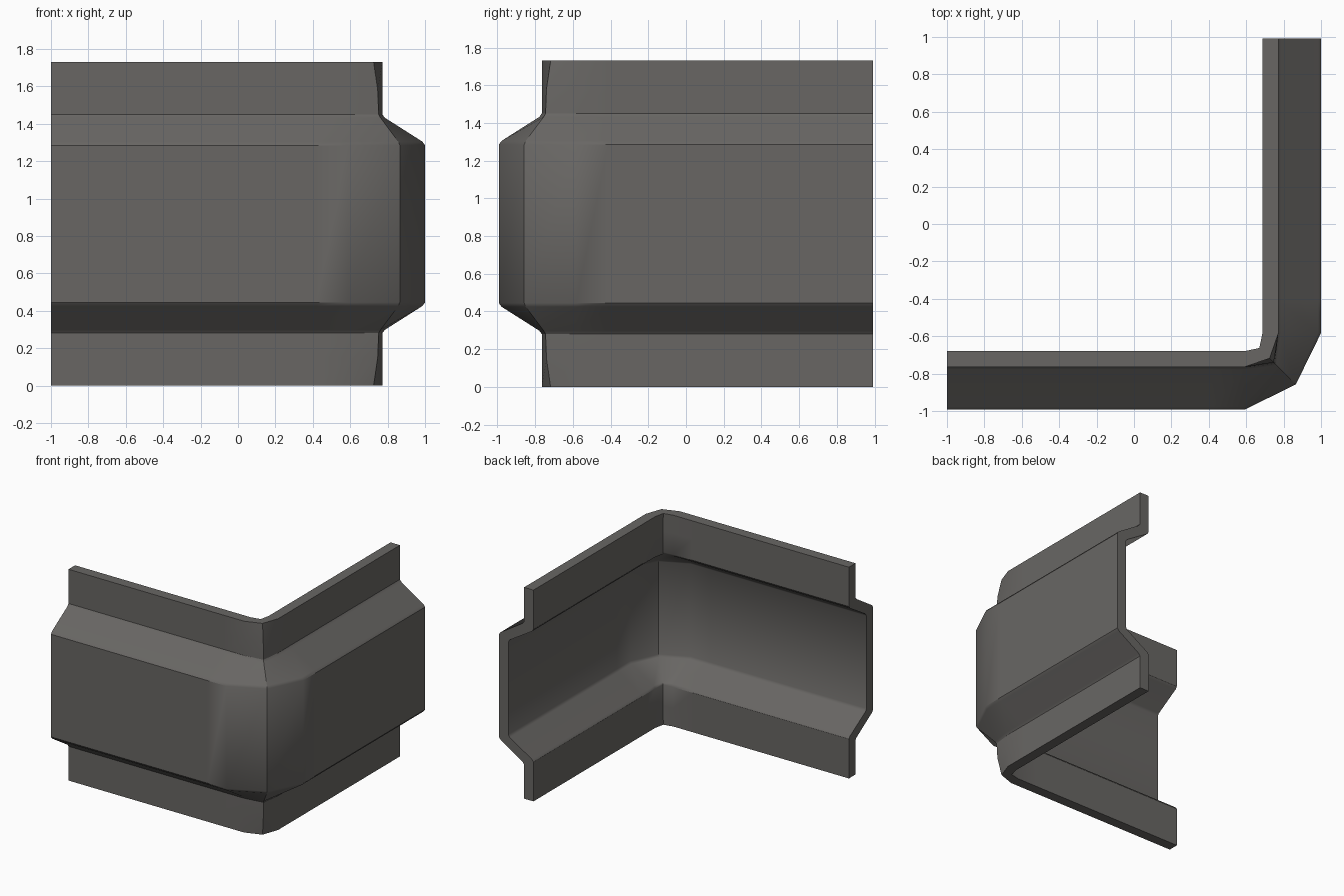
import bpy, bmesh

if "Cube" in bpy.data.objects:
    bpy.data.objects.remove(bpy.data.objects["Cube"])

HEIGHT = 1.73
Y_SHIFT = 0.007   # centres the footprint on y = 0
BEND = 0.59       # where each wall starts turning into the corner

# Lower half of the wall section: (distance from centre, height, corner distance)
OUTER = [(0.772, 0.0, 0.725), (0.772, 0.15, 0.747), (0.772, 0.28, 0.752),
         (0.785, 0.298, 0.762), (0.985, 0.425, 0.857), (1.0, 0.445, 0.865)]
INNER = [(0.687, 0.0, 0.670), (0.687, 0.15, 0.675), (0.687, 0.322, 0.678),
         (0.700, 0.341, 0.682), (0.903, 0.466, 0.803), (0.915, 0.486, 0.812)]


def mirrored(half):
    return half + [(d, HEIGHT - z, c) for d, z, c in reversed(half)]


section = mirrored(OUTER) + mirrored(INNER)[::-1]


def station_points(d, z, c):
    """Positions of one section point along the L-shaped path."""
    front = [(-1.0, -d), (0.42, -d), (BEND, -d)]
    side = [(d, -BEND), (d, -0.42), (d, 1.0)]
    path = front + [(c, -c)] + side
    return [(x, min(y + Y_SHIFT, 0.993), z) for x, y in path]


# Corner wall trim: section swept around the corner, capped at both ends
bm = bmesh.new()
rows = [[bm.verts.new(p) for p in station_points(*s)] for s in section]
count = len(rows)
for i in range(count):
    a, b = rows[i], rows[(i + 1) % count]
    for j in range(len(a) - 1):
        bm.faces.new((a[j], a[j + 1], b[j + 1], b[j]))
half = count // 2
for j in (0, -1):
    for i in range(half - 1):   # end caps as a strip between outer and inner
        bm.faces.new((rows[i][j], rows[i + 1][j],
                      rows[count - 2 - i][j], rows[count - 1 - i][j]))
bmesh.ops.recalc_face_normals(bm, faces=bm.faces)

mesh = bpy.data.meshes.new("corner_wall")
bm.to_mesh(mesh)
bm.free()
wall = bpy.data.objects.new("corner_wall", mesh)
bpy.context.collection.objects.link(wall)

# Dark warm grey
grey = bpy.data.materials.new("dark warm grey")
grey.diffuse_color = (0.14, 0.134, 0.127, 1.0)
grey.use_nodes = True
grey.node_tree.nodes["Principled BSDF"].inputs["Base Color"].default_value = grey.diffuse_color
mesh.materials.append(grey)

# Soft shading on shallow bends, crisp corner
bpy.context.view_layer.objects.active = wall
wall.select_set(True)
bpy.ops.object.shade_smooth_by_angle(angle=0.56)
